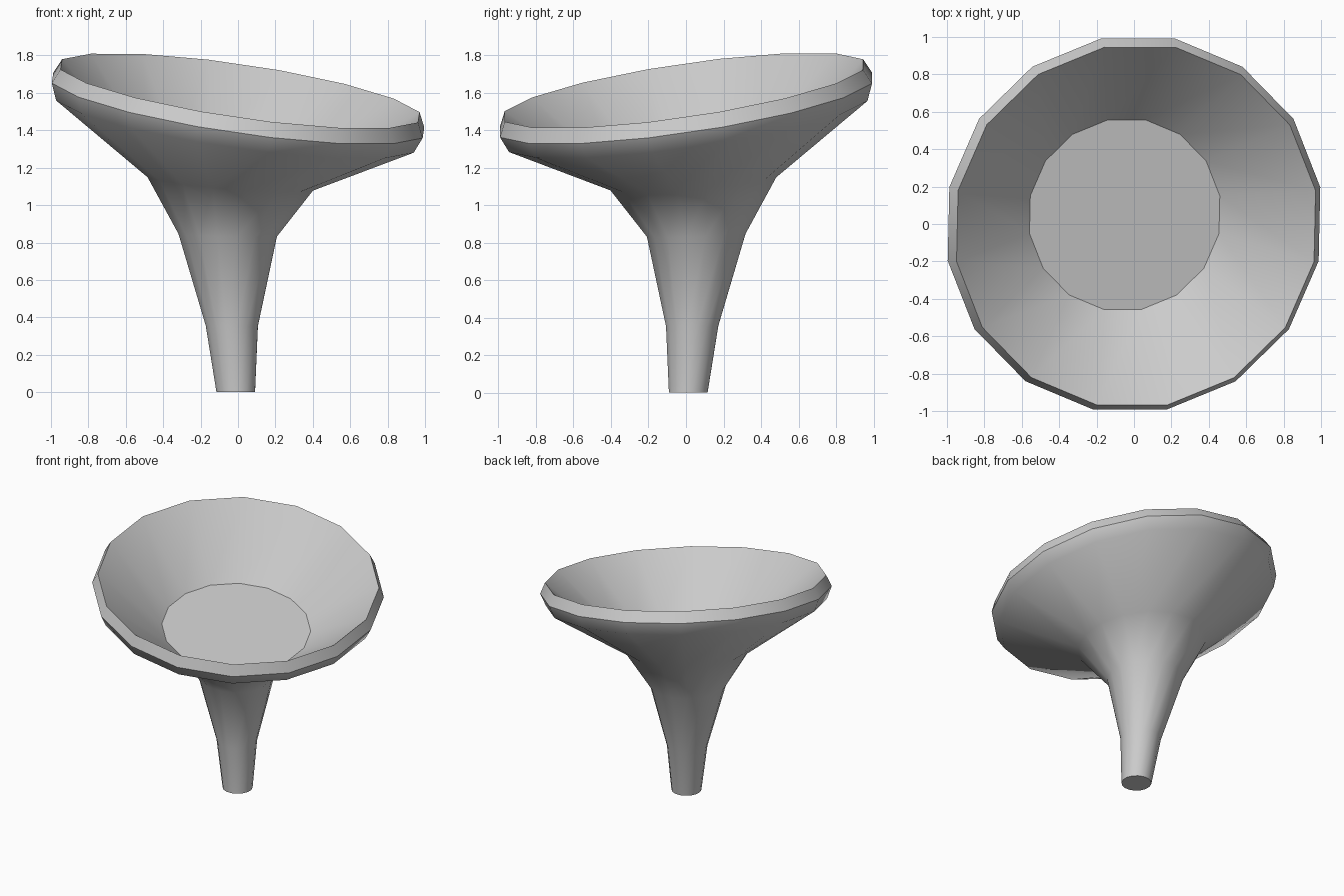
import bpy
import bmesh
from math import radians, cos, sin, tau
from mathutils import Vector

cube = bpy.data.objects.get("Cube")
if cube:
    bpy.data.objects.remove(cube, do_unlink=True)

SIDES = 16
TWIST = radians(10.6)

# Tilted rings from the foot, up the outside, over the rim, into the bowl:
# (sideways lean, height, radius, tilt, sharp edge)
RINGS = [
    (0.012, 0.00, 0.105, 0.0, True),
    (0.033, 0.355, 0.142, 0.01, False),
    (0.055, 0.84, 0.268, 0.03, False),
    (0.04, 1.12, 0.452, 0.08, False),
    (0.0125, 1.447, 0.985, 0.146, False),
    (0.0, 1.534, 1.022, 0.148, True),
    (-0.011, 1.611, 0.985, 0.148, True),
    (0.05, 1.21, 0.522, 0.146, True),
]


def add_ring(bm, lean, height, radius, tilt):
    turn = Vector((0, 0, 1)).rotation_difference(Vector((tilt, -tilt, 1)))
    centre = Vector((-lean, lean, height))
    verts = []
    for i in range(SIDES):
        a = TWIST + tau * i / SIDES
        verts.append(bm.verts.new(centre + turn @ Vector((cos(a), sin(a), 0)) * radius))
    return verts


# Warped funnel skinned over the rings
bm = bmesh.new()
loops = [add_ring(bm, *ring[:4]) for ring in RINGS]
for low, high in zip(loops, loops[1:]):
    for i in range(SIDES):
        j = (i + 1) % SIDES
        bm.faces.new((low[i], low[j], high[j], high[i]))

# Foot underside and bowl floor
bm.faces.new(list(reversed(loops[0])))
bm.faces.new(loops[-1])

for face in bm.faces:
    face.smooth = True
for loop, ring in zip(loops, RINGS):
    if ring[4]:
        for i in range(SIDES):
            bm.edges.get((loop[i], loop[(i + 1) % SIDES])).smooth = False

mesh = bpy.data.meshes.new("funnel")
bm.to_mesh(mesh)
bm.free()
funnel = bpy.data.objects.new("funnel", mesh)
bpy.context.collection.objects.link(funnel)

# Plain grey
grey = bpy.data.materials.new("light_grey")
grey.use_nodes = True
colour = (0.6, 0.6, 0.6, 1)
grey.diffuse_color = colour
grey.node_tree.nodes["Principled BSDF"].inputs["Base Color"].default_value = colour
mesh.materials.append(grey)
